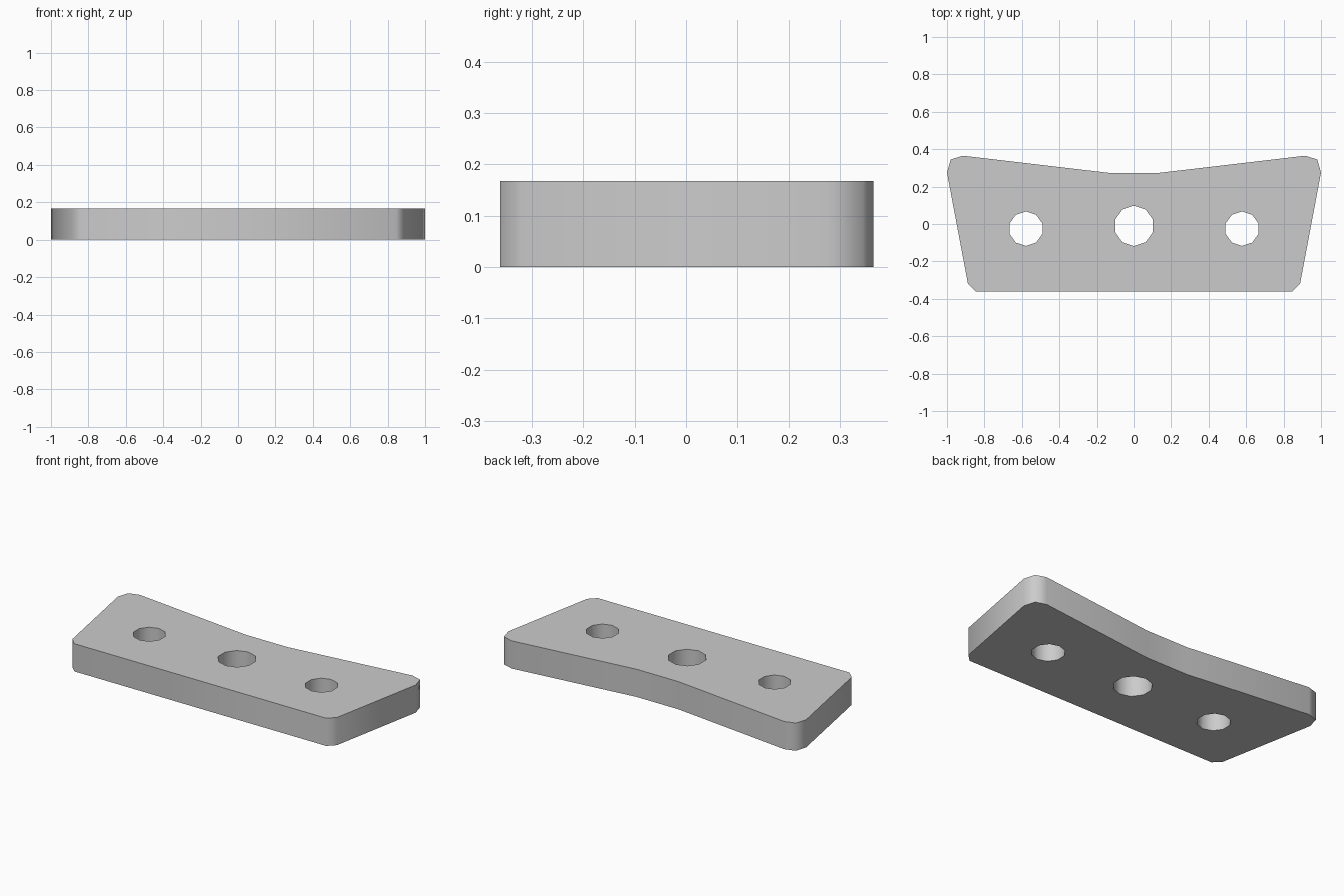
import bpy
import bmesh
import math

cube = bpy.data.objects.get("Cube")
if cube:
    bpy.data.objects.remove(cube, do_unlink=True)

THICKNESS = 0.168
HOLE_SIDES = 10

# Material
grey = bpy.data.materials.new("plain grey")
grey.use_nodes = True
colour = (0.6, 0.6, 0.6, 1)
grey.diffuse_color = colour
grey.node_tree.nodes["Principled BSDF"].inputs["Base Color"].default_value = colour

# Plate outline: left half, mirrored to the right half
half = [(0.845, -0.362), (0.888, -0.32), (1.0, 0.275),
        (0.98, 0.345), (0.915, 0.365), (0.14, 0.274)]
outline = half + [(-x, y) for x, y in reversed(half)]


def hole(cx, cy, radius):
    """Ring of points with one corner pointing to the back."""
    angles = [math.pi / 2 + math.tau * i / HOLE_SIDES for i in range(HOLE_SIDES)]
    return [(cx + radius * math.cos(a), cy + radius * math.sin(a)) for a in angles]


# Larger centre hole and two smaller side holes
loops = [outline, hole(0, -0.01, 0.108)]
loops += [hole(side * 0.578, -0.025, 0.092) for side in (-1, 1)]

# Fill the profile around the holes, then extrude it upwards
bm = bmesh.new()
for loop in loops:
    verts = [bm.verts.new((x, y, 0)) for x, y in loop]
    for i, v in enumerate(verts):
        bm.edges.new((v, verts[(i + 1) % len(verts)]))
bmesh.ops.triangle_fill(bm, edges=bm.edges[:], use_beauty=True, normal=(0, 0, 1))
result = bmesh.ops.extrude_face_region(bm, geom=bm.faces[:], use_keep_orig=True)
top = [g for g in result["geom"] if isinstance(g, bmesh.types.BMVert)]
bmesh.ops.translate(bm, verts=top, vec=(0, 0, THICKNESS))
bmesh.ops.recalc_face_normals(bm, faces=bm.faces[:])

mesh = bpy.data.meshes.new("plate")
bm.to_mesh(mesh)
bm.free()
mesh.materials.append(grey)
plate = bpy.data.objects.new("plate", mesh)
bpy.context.collection.objects.link(plate)

# Rounded walls with crisp top and bottom rims
bpy.ops.object.select_all(action="DESELECT")
plate.select_set(True)
bpy.context.view_layer.objects.active = plate
bpy.ops.object.shade_smooth_by_angle(angle=math.radians(65))
